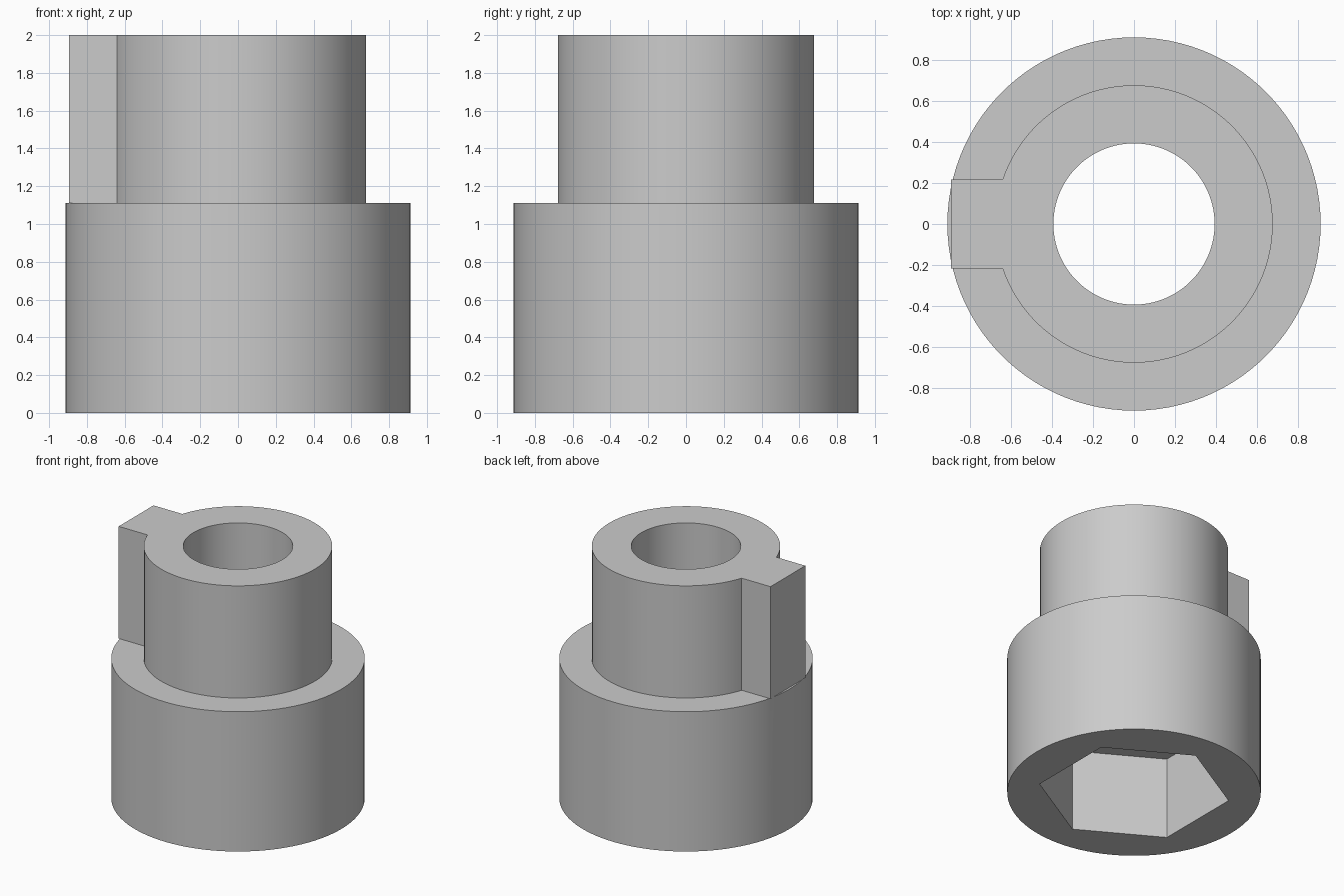
import bpy
import bmesh
from math import pi, cos, sin, radians

cube = bpy.data.objects.get("Cube")
if cube:
    bpy.data.objects.remove(cube, do_unlink=True)

SEGMENTS = 100
TOP, STEP = 2.0, 1.11

grey = bpy.data.materials.new("plain grey")
grey.use_nodes = True
COLOUR = (0.6, 0.6, 0.6, 1)
grey.diffuse_color = COLOUR
grey.node_tree.nodes["Principled BSDF"].inputs["Base Color"].default_value = COLOUR


def prism(name, outline, z0, z1):
    """Extrude a closed outline from z0 up to z1."""
    bm = bmesh.new()
    base = bm.faces.new([bm.verts.new((x, y, z0)) for x, y in outline])
    top = bmesh.ops.extrude_face_region(bm, geom=[base], use_keep_orig=True)["geom"]
    for v in (g for g in top if isinstance(g, bmesh.types.BMVert)):
        v.co.z = z1
    bmesh.ops.recalc_face_normals(bm, faces=bm.faces[:])
    mesh = bpy.data.meshes.new(name)
    bm.to_mesh(mesh)
    bm.free()
    mesh.materials.append(grey)
    obj = bpy.data.objects.new(name, mesh)
    bpy.context.collection.objects.link(obj)
    return obj


def ring(radius, sides, turn=0.0):
    steps = [turn + 2 * pi * i / sides for i in range(sides)]
    return [(radius * cos(a), radius * sin(a)) for a in steps]


def activate(obj):
    bpy.ops.object.select_all(action="DESELECT")
    obj.select_set(True)
    bpy.context.view_layer.objects.active = obj


def combine(target, tool, operation):
    """Apply a boolean and discard the tool object."""
    tool.hide_render = True
    mod = target.modifiers.new(operation.lower(), "BOOLEAN")
    mod.operation, mod.object, mod.solver = operation, tool, "EXACT"
    activate(target)
    bpy.ops.object.modifier_apply(modifier=mod.name)
    bpy.data.objects.remove(tool, do_unlink=True)


# Wide lower collar with the narrower sleeve on top
body = prism("socket_body", ring(0.912, SEGMENTS), 0, STEP)
combine(body, prism("sleeve", ring(0.678, SEGMENTS), STEP - 0.2, TOP), "UNION")

# Key standing on the step, along the -x side
key_outline = [(-0.895, -0.218), (-0.5, -0.218), (-0.5, 0.218), (-0.895, 0.218)]
combine(body, prism("key", key_outline, STEP, TOP), "UNION")

# Round bore all the way through, and hexagonal pocket from below
combine(body, prism("bore", ring(0.394, SEGMENTS), -0.1, TOP + 0.1), "DIFFERENCE")
combine(body, prism("hex_pocket", ring(0.69, 6, radians(30)), -0.1, 0.65), "DIFFERENCE")

activate(body)
bpy.ops.object.shade_smooth_by_angle(angle=radians(20))
